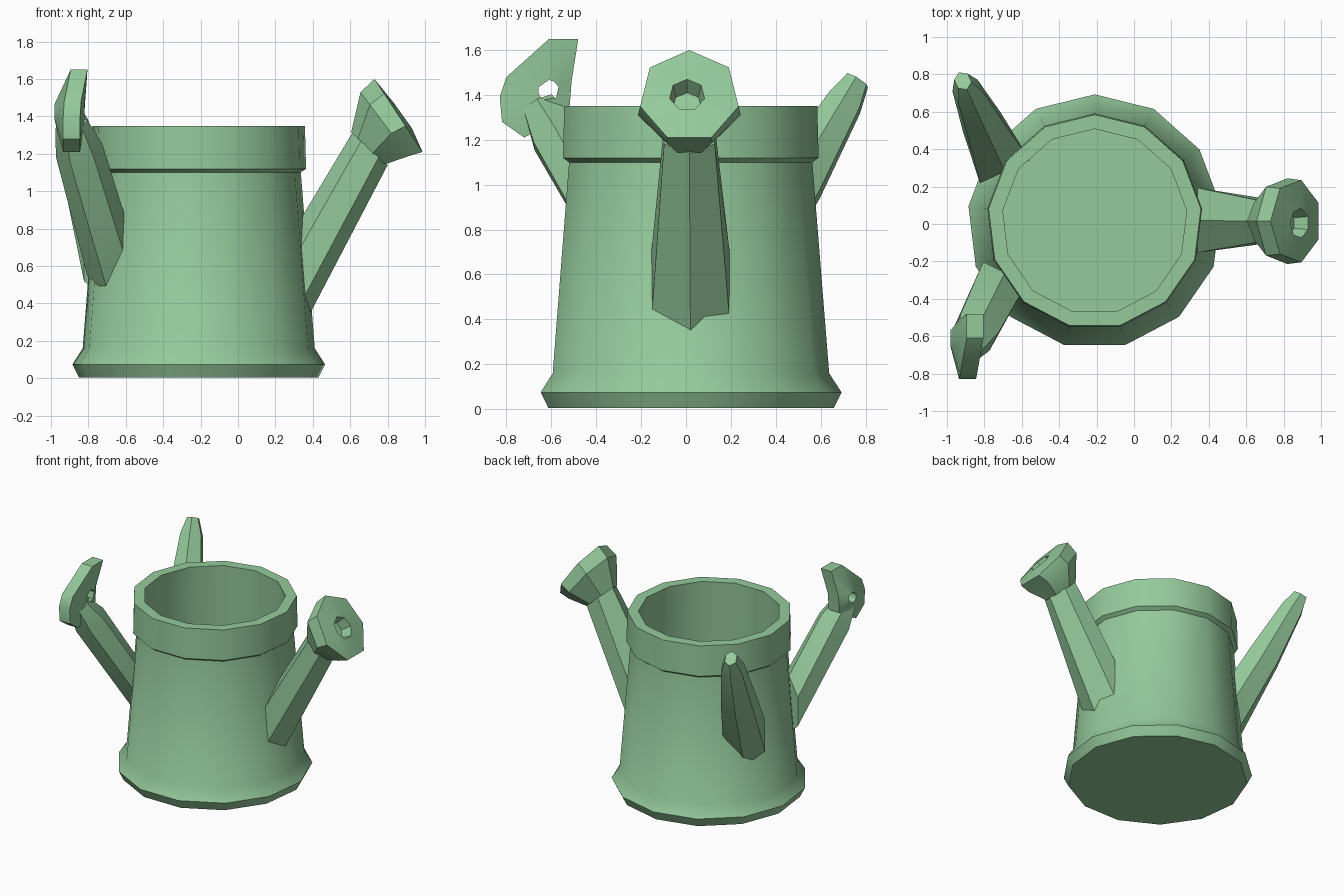
import bpy, bmesh, math
from mathutils import Vector

if "Cube" in bpy.data.objects:
    bpy.data.objects.remove(bpy.data.objects["Cube"])

green = bpy.data.materials.new("soft_green")
green.diffuse_color = (0.30, 0.59, 0.33, 1)
green.use_nodes = True
green.node_tree.nodes["Principled BSDF"].inputs["Base Color"].default_value = green.diffuse_color


def finish(name, bm, angle=38):
    """Turn a bmesh into a named, coloured, smooth-by-angle object."""
    bmesh.ops.recalc_face_normals(bm, faces=bm.faces)
    me = bpy.data.meshes.new(name)
    bm.to_mesh(me)
    bm.free()
    me.materials.append(green)
    ob = bpy.data.objects.new(name, me)
    bpy.context.collection.objects.link(ob)
    bpy.ops.object.select_all(action='DESELECT')
    ob.select_set(True)
    bpy.context.view_layer.objects.active = ob
    bpy.ops.object.shade_smooth_by_angle(angle=math.radians(angle))
    return ob


def tube(name, rings, sides, phase=0.0, angle=38):
    """Loft through rings given as (centre, u vector, v vector), capped at both ends."""
    bm = bmesh.new()
    loops = []
    for c, u, v in rings:
        c, u, v = Vector(c), Vector(u), Vector(v)
        loop = []
        for i in range(sides):
            a = 2 * math.pi * i / sides + phase
            loop.append(bm.verts.new(c + u * math.cos(a) + v * math.sin(a)))
        loops.append(loop)
    for a, b in zip(loops, loops[1:]):
        for i in range(sides):
            j = (i + 1) % sides
            bm.faces.new((a[i], a[j], b[j], b[i]))
    bm.faces.new(loops[0])
    bm.faces.new(loops[-1])
    return finish(name, bm, angle)


# Can body: flared foot, tapering wall, collar, hollow inside (radius, height)
profile = [(0.645, 0.005), (0.68, 0.075), (0.625, 0.16), (0.55, 1.10),
           (0.578, 1.12), (0.572, 1.35), (0.495, 1.35), (0.54, 0.10)]
tube("can_body",
     [((-0.21, 0.013, z), (r, 0, 0), (0, r, 0)) for r, z in profile],
     13, phase=0.12, angle=32)

# Spout, starting in the can wall
tube("spout",
     [((0.34, 0.02, 0.56), (0, 0, 0.30), (0, 0.20, 0)),
      ((0.705, 0.015, 1.225), (-0.095, 0, 0.085), (0, 0.13, 0))],
     6)

# Sprinkler head with a flared back, rim and small recessed hole
tube("sprinkler_head",
     [((0.70, 0.015, 1.225), (-0.095, 0, 0.09), (0, 0.125, 0)),
      ((0.79, 0.015, 1.35), (-0.135, 0, 0.18), (0, 0.235, 0)),
      ((0.865, 0.015, 1.395), (-0.135, 0, 0.205), (0, 0.225, 0)),
      ((0.885, 0.005, 1.40), (-0.05, 0, 0.07), (0, 0.08, 0)),
      ((0.82, 0.005, 1.355), (-0.04, 0, 0.055), (0, 0.065, 0))],
     7, angle=30)


# Side arms: wide at the can wall, narrowing upward
def arm(name, base, tip, base_size, sizes):
    base, tip = Vector(base), Vector(tip)
    d = (tip - base).normalized()
    v = d.cross(Vector((0, 0, 1))).normalized()
    u = v.cross(d).normalized()
    rings = [(base, Vector((0, 0, base_size[1])), v * base_size[0])]
    for t, w, h in sizes:
        rings.append((base.lerp(tip, t), u * h, v * w))
    tube(name, rings, 6)


arm("front_arm", (-0.69, -0.26, 0.66), (-0.89, -0.66, 1.36), (0.15, 0.22),
    [(0.80, 0.13, 0.125), (1.0, 0.09, 0.08)])
arm("back_arm", (-0.69, 0.28, 0.64), (-0.915, 0.765, 1.465), (0.17, 0.24),
    [(0.45, 0.13, 0.13), (0.88, 0.085, 0.09), (1.0, 0.045, 0.06)])

# Curled end of the front arm: a thick plate with a small hole, outline in (y, z)
outline = [(-0.83, 1.39), (-0.80, 1.48), (-0.61, 1.65), (-0.48, 1.65),
           (-0.51, 1.46), (-0.52, 1.33), (-0.72, 1.21), (-0.82, 1.28)]
hy, hz = -0.612, 1.42
bm = bmesh.new()
strips = []
for y, z in outline:
    d = Vector((y - hy, z - hz)).normalized() * 0.047
    mid = -0.89 + 0.04 * max(0, (z - 1.45) / 0.2)
    strips.append([bm.verts.new(p) for p in (
        (mid - 0.045, y, z), (mid + 0.045, y, z),
        (-0.82, hy + d.x, hz + d.y), (-0.98, hy + d.x, hz + d.y))])
for i, a in enumerate(strips):
    b = strips[(i + 1) % len(strips)]
    for k in range(4):
        m = (k + 1) % 4
        bm.faces.new((a[k], a[m], b[m], b[k]))
finish("front_arm_end", bm)
